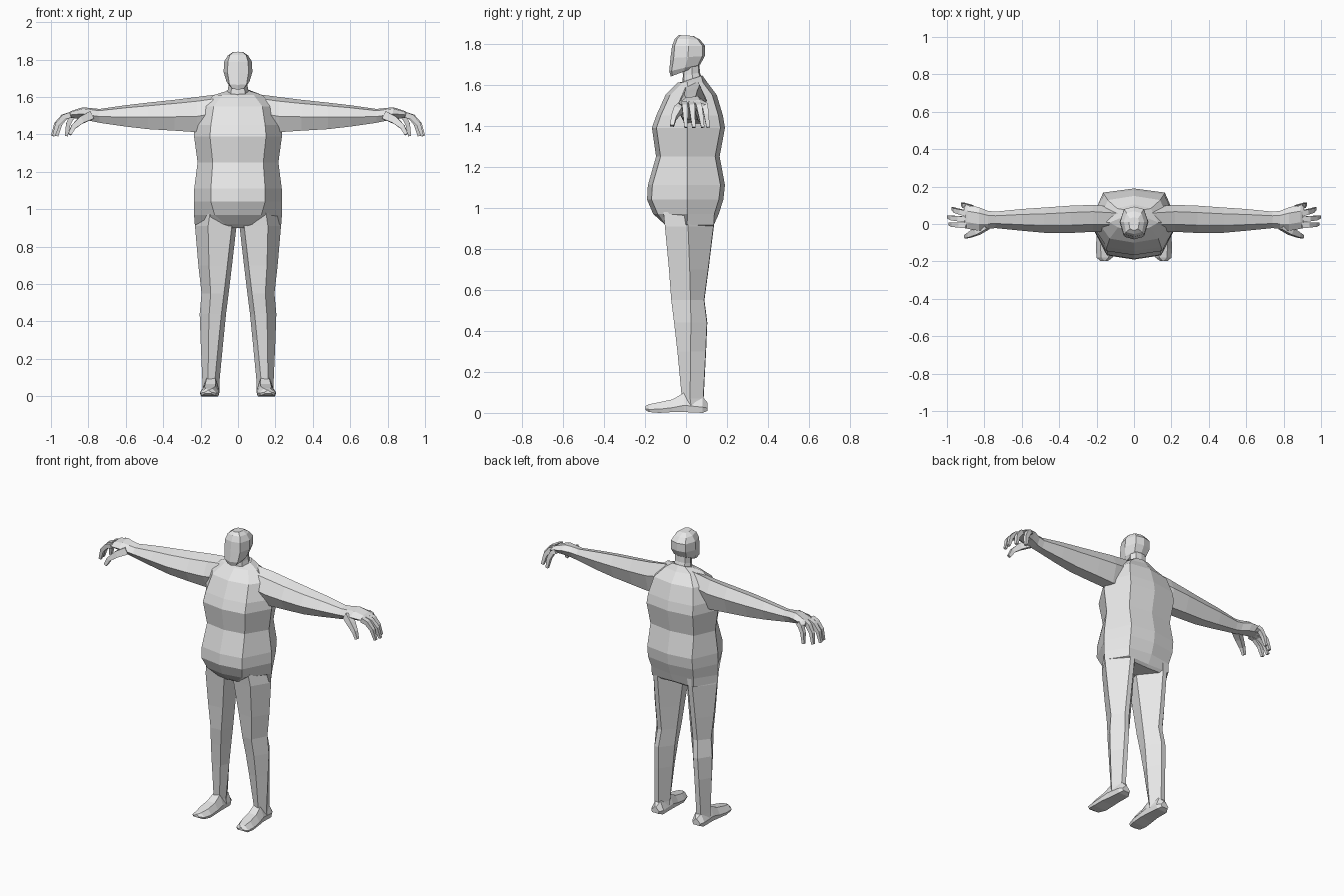
import bpy, bmesh
from mathutils import Vector

grey = bpy.data.materials.new("plain grey")
grey.diffuse_color = (0.8, 0.8, 0.8, 1)


def loft(name, loops, mirror=False):
    """Flat-shaded skin through closed loops of points, capped at both ends."""
    bm = bmesh.new()
    rows = [[bm.verts.new(p) for p in loop] for loop in loops]
    n = len(rows[0])
    for a, b in zip(rows, rows[1:]):
        for i in range(n):
            j = (i + 1) % n
            bm.faces.new((a[i], a[j], b[j], b[i]))
    bm.faces.new(rows[0])
    bm.faces.new(rows[-1])
    bmesh.ops.recalc_face_normals(bm, faces=bm.faces)
    mesh = bpy.data.meshes.new(name)
    bm.to_mesh(mesh)
    bm.free()
    mesh.materials.append(grey)
    ob = bpy.data.objects.new(name, mesh)
    bpy.context.collection.objects.link(ob)
    if mirror:
        ob.modifiers.new("mirror", 'MIRROR').use_mirror_merge = False
    return ob


def ring(zf, zb, yf, front, side, back, yb):
    """Symmetric eight-sided loop, tilted from height zf in front to zb behind."""
    half = [(0, yf), front, side, back, (0, yb)]
    pts = half + [(-x, y) for x, y in half[3:0:-1]]
    return [(x, y, zf + (zb - zf) * (y - yf) / (yb - yf)) for x, y in pts]


def tube(name, path, widths):
    """Four-sided tapered digit along a bent path."""
    path = [Vector(p) for p in path]
    loops = []
    for i, p in enumerate(path):
        d = (path[min(i + 1, len(path) - 1)] - path[max(i - 1, 0)]).normalized()
        u = (Vector((0, 1, 0)) - d * d.y).normalized()
        v = d.cross(u)
        w = widths[i]
        loops.append([p + u * a * w + v * b * w
                      for a, b in ((-1, -1), (1, -1), (1, 1), (-1, 1))])
    return loft(name, loops, True)


# Torso, with a round belly: z, front y, front corner x, side x, back corner x, back y
torso = [
    (0.97, -0.160, 0.125, 0.235, 0.150, 0.160),
    (1.04, -0.190, 0.145, 0.236, 0.160, 0.182),
    (1.11, -0.186, 0.145, 0.234, 0.160, 0.190),
    (1.25, -0.146, 0.135, 0.216, 0.155, 0.164),
    (1.39, -0.166, 0.150, 0.235, 0.165, 0.190),
    (1.45, -0.145, 0.145, 0.232, 0.160, 0.180),
    (1.55, -0.100, 0.130, 0.190, 0.140, 0.150),
    (1.61, -0.040, 0.085, 0.130, 0.090, 0.105),
]
loops = [ring(0.90, 0.90, -0.08, (0.03, -0.085), (0.19, 0.01), (0.12, 0.12), 0.115),
         ring(0.92, 0.915, -0.105, (0.07, -0.105), (0.231, 0.005), (0.15, 0.135), 0.13)]
for z, yf, xf, xs, xb, yb in torso:
    loops.append(ring(z, z, yf, (xf, yf + 0.022), (xs, 0.008), (xb, yb - 0.022), yb))
loops.append(ring(1.615, 1.645, -0.015, (0.045, -0.01), (0.065, 0.035), (0.045, 0.075), 0.08))
loft("torso", loops)

# Neck
loft("neck", [
    ring(1.59, 1.62, -0.02, (0.04, -0.01), (0.06, 0.035), (0.04, 0.075), 0.08),
    ring(1.645, 1.66, -0.015, (0.035, -0.01), (0.052, 0.03), (0.035, 0.062), 0.068),
    ring(1.70, 1.71, -0.02, (0.035, -0.01), (0.052, 0.03), (0.035, 0.06), 0.065)])

# Head with a forward jaw
loft("head", [
    ring(1.640, 1.69, -0.074, (0.030, -0.066), (0.048, -0.01), (0.035, 0.05), 0.058),
    ring(1.665, 1.70, -0.082, (0.046, -0.070), (0.062, -0.005), (0.045, 0.06), 0.070),
    ring(1.730, 1.74, -0.076, (0.056, -0.060), (0.077, 0.010), (0.053, 0.08), 0.092),
    ring(1.790, 1.79, -0.068, (0.054, -0.055), (0.074, 0.012), (0.052, 0.08), 0.093),
    ring(1.825, 1.82, -0.054, (0.043, -0.043), (0.054, 0.012), (0.040, 0.058), 0.068),
    ring(1.842, 1.838, -0.035, (0.022, -0.026), (0.028, 0.010), (0.022, 0.03), 0.036)])

# Legs: z, outer x, front ridge x, inner x, front y, side y, back y
legs = [
    (0.98, 0.220, 0.150, 0.005, -0.110, 0.010, 0.140),
    (0.91, 0.230, 0.160, 0.008, -0.103, 0.010, 0.136),
    (0.70, 0.212, 0.155, 0.032, -0.083, 0.018, 0.110),
    (0.55, 0.195, 0.146, 0.050, -0.072, 0.022, 0.090),
    (0.44, 0.205, 0.154, 0.064, -0.058, 0.024, 0.104),
    (0.30, 0.200, 0.158, 0.078, -0.042, 0.022, 0.098),
    (0.07, 0.190, 0.160, 0.100, -0.020, 0.020, 0.086),
    (0.03, 0.190, 0.160, 0.100, -0.020, 0.025, 0.086),
]
loft("leg", [[(xo, ym, z), (xm, yf, z), (xi + 0.025, yf + 0.008, z), (xi, ym, z),
              ((xo + xi) / 2 - 0.01, yb, z), ((xo + xi) / 2 + 0.02, yb - 0.002, z)]
             for z, xo, xm, xi, yf, ym, yb in legs], True)

# Feet: y, inner x, outer x, base z, top z
feet = [
    (0.105, 0.120, 0.175, 0.010, 0.050),
    (0.080, 0.104, 0.188, 0.000, 0.080),
    (-0.010, 0.100, 0.192, 0.004, 0.098),
    (-0.065, 0.098, 0.200, 0.004, 0.066),
    (-0.130, 0.100, 0.204, 0.000, 0.052),
    (-0.180, 0.115, 0.200, 0.004, 0.042),
    (-0.198, 0.140, 0.180, 0.014, 0.034),
]
loft("foot", [[(xi + 0.006, y, zb), (xo - 0.006, y, zb), (xo, y, zb + (zt - zb) * 0.35),
               (xo - 0.025, y, zt), (xi + 0.022, y, zt), (xi, y, zb + (zt - zb) * 0.35)]
              for y, xi, xo, zb, zt in feet], True)

# Arms and palms: x, front y, back y, bottom z, top z
arms = [
    (0.08, -0.040, 0.090, 1.440, 1.618),
    (0.22, -0.042, 0.102, 1.412, 1.600),
    (0.34, -0.048, 0.098, 1.420, 1.585),
    (0.48, -0.047, 0.088, 1.428, 1.570),
    (0.60, -0.036, 0.080, 1.442, 1.556),
    (0.74, -0.022, 0.066, 1.462, 1.536),
    (0.78, -0.026, 0.070, 1.470, 1.540),
    (0.83, -0.036, 0.090, 1.482, 1.545),
    (0.89, -0.026, 0.100, 1.488, 1.526),
    (0.91, -0.018, 0.095, 1.488, 1.512),
]
loft("arm", [[(x, a, b + h * 0.45), (x, a + w * 0.28, t - h * 0.12), (x, a + w * 0.75, t),
              (x, c, b + h * 0.6), (x, a + w * 0.78, b), (x, a + w * 0.25, b)]
             for x, a, c, b, t in arms for w, h in [(c - a, t - b)]], True)

# Fingers, curled down: knuckle x and y, tip x and y
for label, kx, ky, tx, ty in (("index", 0.895, -0.008, 0.985, 0.0),
                              ("middle", 0.90, 0.024, 0.992, 0.038),
                              ("ring", 0.895, 0.056, 0.968, 0.082),
                              ("little", 0.87, 0.086, 0.918, 0.108)):
    mx, my = kx + (tx - kx) * 0.78, ky + (ty - ky) * 0.6
    tube(label + "_finger", [(kx, ky, 1.504), ((kx + mx) / 2, (ky + my) / 2, 1.493),
                             (mx, my, 1.455), (tx, ty, 1.392)],
         (0.015, 0.014, 0.012, 0.008))

# Thumb
tube("thumb", [(0.79, -0.008, 1.50), (0.84, -0.040, 1.475), (0.88, -0.060, 1.44),
               (0.90, -0.068, 1.40)], (0.022, 0.019, 0.013, 0.009))
